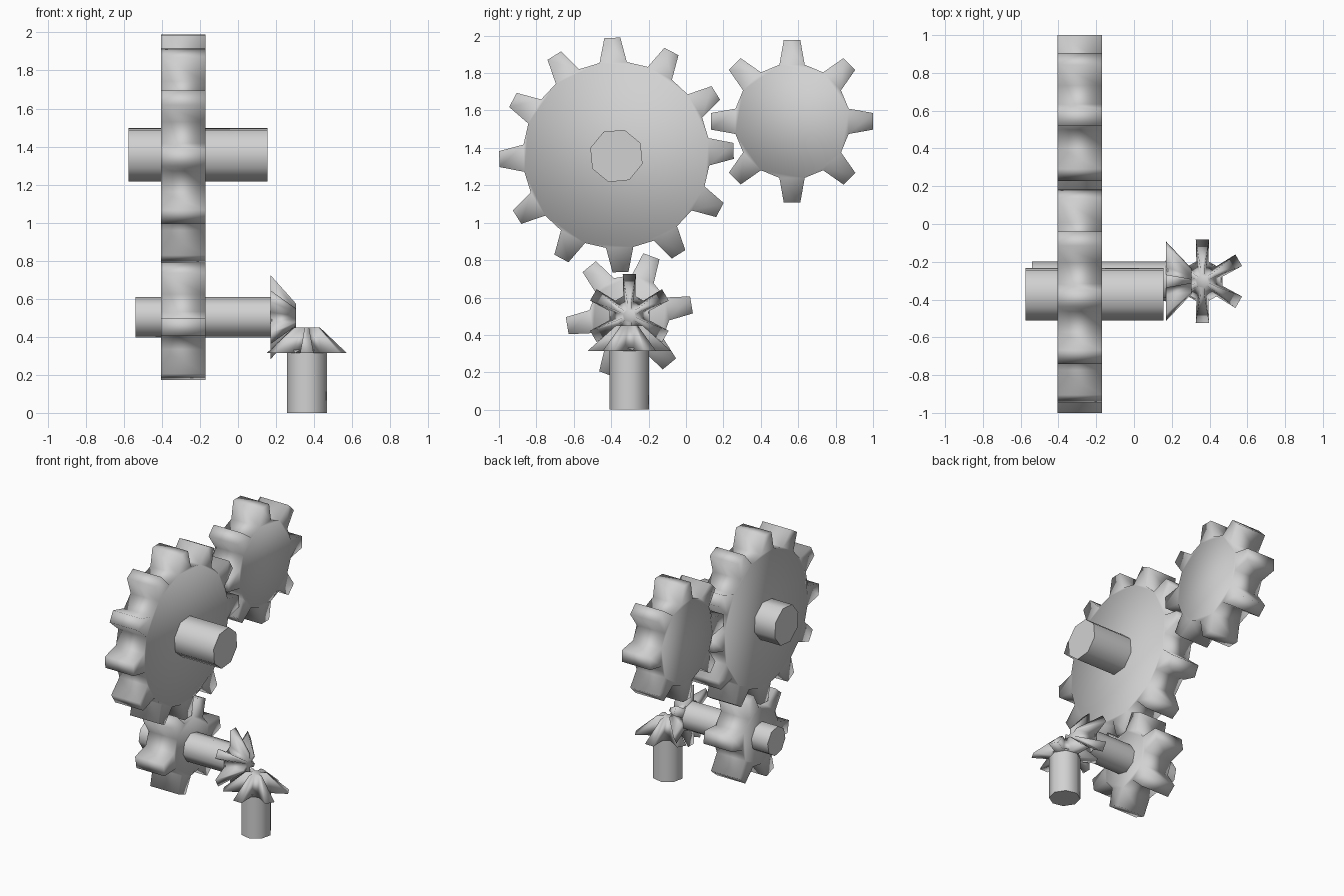
import bpy, bmesh
from math import sin, cos, pi, radians
from mathutils import Matrix

cube = bpy.data.objects.get("Cube")
if cube:
    bpy.data.objects.remove(cube, do_unlink=True)

grey = bpy.data.materials.new("grey metal")
grey.use_nodes = True
GREY = (0.64, 0.64, 0.64, 1)
grey.diffuse_color = GREY
grey.node_tree.nodes["Principled BSDF"].inputs["Base Color"].default_value = GREY

# Orientation of a part's own axis: along x, or straight up
ALONG_X = Matrix(((0, 0, 1), (1, 0, 0), (0, 1, 0))).to_4x4()
UPRIGHT = Matrix.Identity(4)


def finish(name, bm, centre, axis):
    bmesh.ops.recalc_face_normals(bm, faces=bm.faces)
    bm.transform(axis)
    mesh = bpy.data.meshes.new(name)
    bm.to_mesh(mesh)
    bm.free()
    mesh.materials.append(grey)
    obj = bpy.data.objects.new(name, mesh)
    obj.location = centre
    bpy.context.collection.objects.link(obj)


def gear(name, centre, axis, teeth, tip, root, depth, phase, taper=1.0, tip_share=0.13):
    """Toothed wheel from its centre along its axis; taper shrinks the far end."""
    bm = bmesh.new()
    pitch = 2 * pi / teeth
    rims = []
    for height, scale in ((0, 1.0), (depth, taper)):
        rim = []
        for i in range(teeth):
            mid = radians(phase) + i * pitch
            for radius, share in ((root, -0.28), (tip, -tip_share), (tip, tip_share), (root, 0.28)):
                a = mid + share * pitch
                rim.append(bm.verts.new((radius * scale * cos(a), radius * scale * sin(a), height)))
        # hub disc and one flat face per tooth
        bm.faces.new([v for i, v in enumerate(rim) if i % 4 in (0, 3)])
        for i in range(0, len(rim), 4):
            bm.faces.new(rim[i:i + 4])
        rims.append(rim)
    low, high = rims
    for i in range(len(low)):
        j = (i + 1) % len(low)
        bm.faces.new((low[i], low[j], high[j], high[i]))
    for f in bm.faces:
        f.smooth = True
    finish(name, bm, centre, axis)


def shaft(name, centre, axis, radius, length, phase):
    """Eight-sided rod with smooth sides and flat ends."""
    bm = bmesh.new()
    bmesh.ops.create_cone(bm, cap_ends=True, segments=8, radius1=radius, radius2=radius, depth=length)
    bmesh.ops.rotate(bm, verts=bm.verts, matrix=Matrix.Rotation(radians(phase), 3, "Z"))
    bmesh.ops.translate(bm, verts=bm.verts, vec=(0, 0, length / 2))
    for f in bm.faces:
        f.smooth = len(f.verts) == 4
    finish(name, bm, centre, axis)


# Three meshing spur gears in one plane
BACK, WIDTH = -0.405, 0.235
gear("large_gear", (BACK, -0.372, 1.362), ALONG_X, 12, 0.628, 0.50, WIDTH, 2)
gear("medium_gear", (BACK, 0.567, 1.542), ALONG_X, 8, 0.436, 0.31, WIDTH, 0)
gear("small_gear", (BACK, -0.303, 0.505), ALONG_X, 6, 0.34, 0.215, WIDTH, 9.5)

# Shafts
shaft("large_shaft", (-0.575, -0.372, 1.357), ALONG_X, 0.146, 0.73, 28)
shaft("small_shaft", (-0.54, -0.303, 0.503), ALONG_X, 0.107, 0.72, 10)
shaft("upright_shaft", (0.362, -0.303, 0), UPRIGHT, 0.107, 0.33, 10)

# Pair of bevel gears turning the drive downwards
for name, centre, axis in (("side_bevel_gear", (0.17, -0.303, 0.503), ALONG_X),
                           ("upright_bevel_gear", (0.362, -0.303, 0.315), UPRIGHT)):
    gear(name, centre, axis, 6, 0.225, 0.11, 0.135, 30, taper=0.32, tip_share=0.15)
